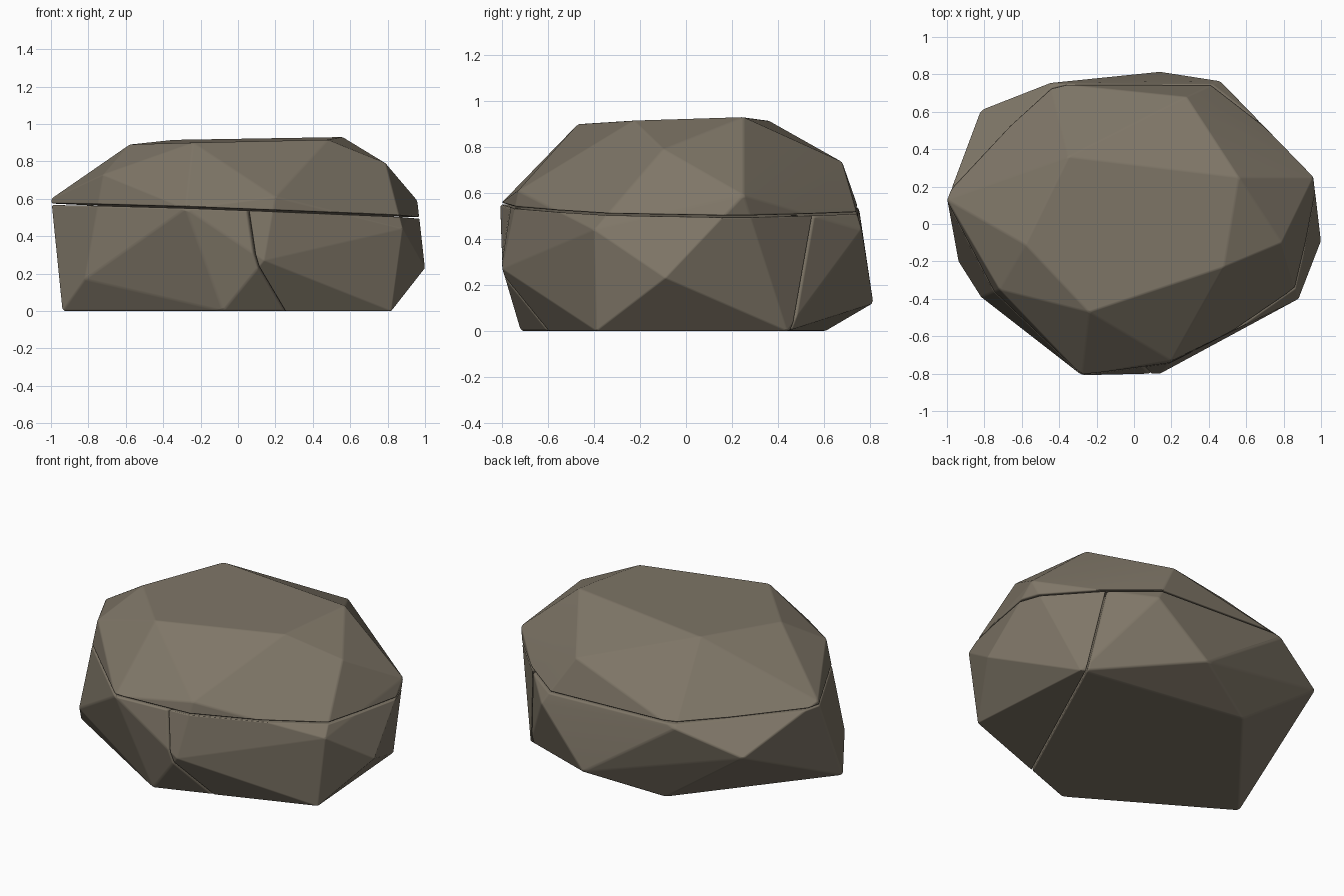
import bpy, bmesh, math
from mathutils import Vector

if "Cube" in bpy.data.objects:
    bpy.data.objects.remove(bpy.data.objects["Cube"])

# Corner points of the whole boulder, ring by ring
CORNERS = [
    # foot
    (-0.94, -0.20, 0), (-0.08, -0.72, 0), (0.82, -0.39, 0), (0.76, 0.44, 0), (-0.29, 0.61, 0),
    # lower belly
    (-0.82, -0.39, 0.17), (0.14, -0.80, 0.27), (1.0, -0.09, 0.23), (0.14, 0.815, 0.12), (-0.82, 0.61, 0.38),
    # upper belly
    (-1.0, 0.13, 0.60), (-0.28, -0.81, 0.55), (0.20, -0.73, 0.61), (0.88, -0.40, 0.44),
    (0.96, 0.25, 0.59), (0.46, 0.765, 0.44), (-0.45, 0.755, 0.52),
    # shoulders
    (-0.72, -0.35, 0.73), (0.79, -0.10, 0.79), (0.28, 0.68, 0.735),
    # crown
    (-0.58, -0.11, 0.89), (-0.24, -0.47, 0.90), (0.48, -0.23, 0.915), (0.56, 0.25, 0.93), (-0.35, 0.36, 0.915),
]
GAP = 0.004  # half width of a crack

stone = bpy.data.materials.new("grey_brown_stone")
stone.diffuse_color = (0.21, 0.18, 0.135, 1)
stone.use_nodes = True
stone.node_tree.nodes["Principled BSDF"].inputs["Base Color"].default_value = stone.diffuse_color

# Crack planes: (normal, offset)
BED = (Vector((0.037, 0.01, 1)), 0.535)          # near-level crack
SPLIT = (Vector((0.908, -0.417, 0.20)), 0.474)   # upright crack in the lower half


def chunk(name, cuts, bevel):
    """Boulder hull trimmed to one side of each crack plane, with softened edges."""
    bm = bmesh.new()
    for c in CORNERS:
        bm.verts.new(c)
    res = bmesh.ops.convex_hull(bm, input=bm.verts)
    bmesh.ops.delete(bm, geom=[v for v in bm.verts if not v.link_faces], context='VERTS')
    for (normal, offset), side in cuts:
        n = normal.normalized()
        point = n * (offset / normal.length + side * GAP)
        cut = bmesh.ops.bisect_plane(bm, geom=bm.verts[:] + bm.edges[:] + bm.faces[:], dist=1e-5,
                                     plane_co=point, plane_no=n * side, clear_inner=True)
        rim = [e for e in cut["geom_cut"] if isinstance(e, bmesh.types.BMEdge)]
        bmesh.ops.holes_fill(bm, edges=rim, sides=0)
    bmesh.ops.remove_doubles(bm, verts=bm.verts, dist=0.012)
    bmesh.ops.dissolve_limit(bm, angle_limit=math.radians(4), verts=bm.verts, edges=bm.edges)
    bmesh.ops.recalc_face_normals(bm, faces=bm.faces)
    mesh = bpy.data.meshes.new(name)
    bm.to_mesh(mesh)
    bm.free()
    mesh.materials.append(stone)
    mesh.shade_smooth()
    ob = bpy.data.objects.new(name, mesh)
    bpy.context.collection.objects.link(ob)
    mod = ob.modifiers.new("soft_edges", 'BEVEL')
    mod.width, mod.segments = bevel, 3
    mod.limit_method, mod.angle_limit = 'ANGLE', math.radians(8)
    mod.harden_normals = True
    return ob


chunk("top_slab", [(BED, 1)], 0.008)
chunk("lower_left_block", [(BED, -1), (SPLIT, -1)], 0.014)
chunk("lower_right_block", [(BED, -1), (SPLIT, 1)], 0.022)
